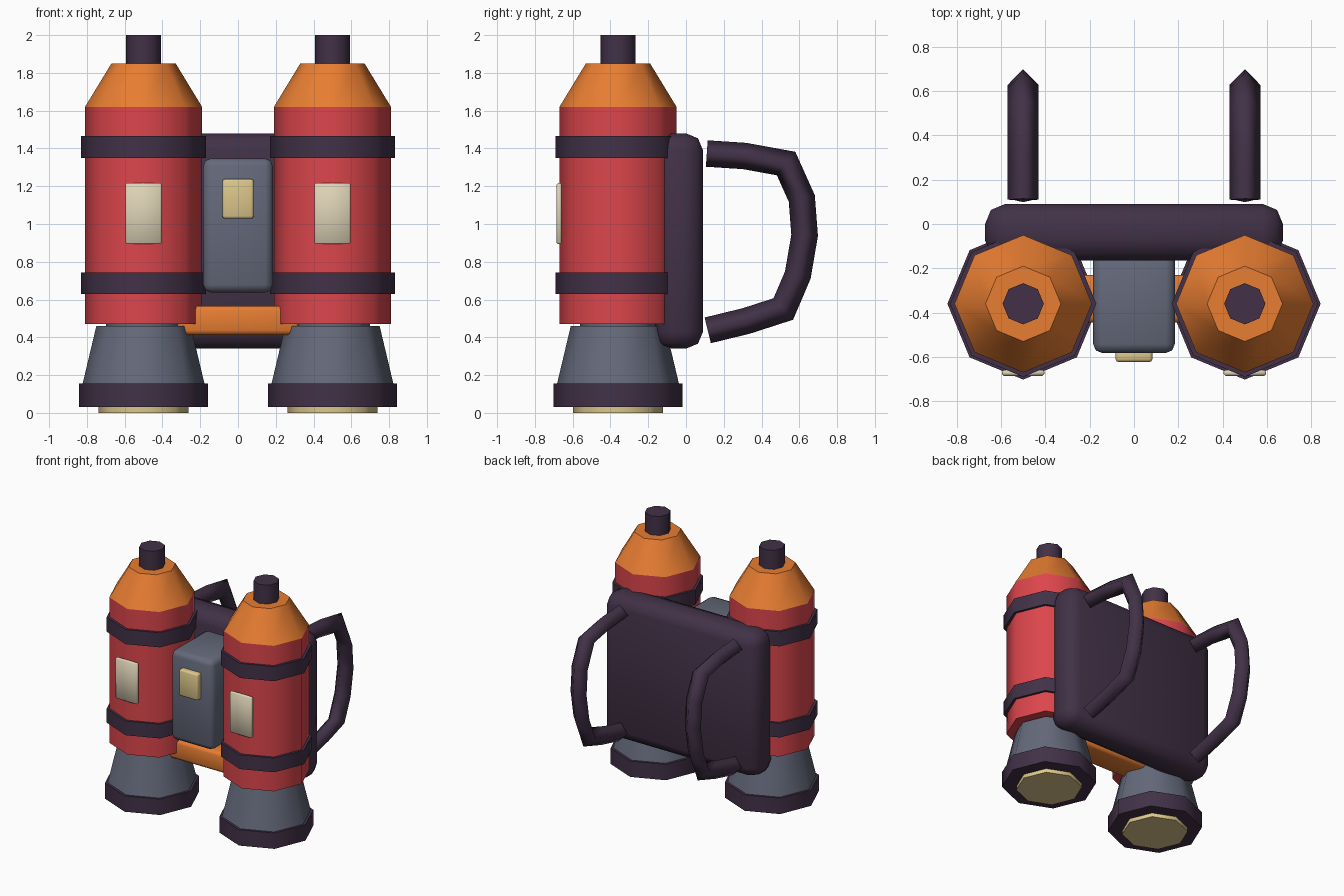
import bpy, bmesh, math
from mathutils import Vector

if "Cube" in bpy.data.objects:
    bpy.data.objects.remove(bpy.data.objects["Cube"])


def material(name, rgb):
    m = bpy.data.materials.new(name)
    m.diffuse_color = (*rgb, 1)
    m.use_nodes = True
    m.node_tree.nodes["Principled BSDF"].inputs["Base Color"].default_value = m.diffuse_color
    return m


RED = material("red", (0.716, 0.061, 0.072))
ORANGE = material("orange", (0.80, 0.205, 0.032))
GREY = material("slate_grey", (0.127, 0.141, 0.195))
DARK = material("dark_purple", (0.054, 0.031, 0.063))
CREAM = material("cream", (0.73, 0.651, 0.468))
YELLOW = material("pale_yellow", (0.716, 0.571, 0.255))

TANK_X, TANK_Y = 0.5, -0.36


def finish(bm, name, mat, angle):
    bmesh.ops.recalc_face_normals(bm, faces=bm.faces)
    mesh = bpy.data.meshes.new(name)
    bm.to_mesh(mesh)
    bm.free()
    mesh.materials.append(mat)
    ob = bpy.data.objects.new(name, mesh)
    bpy.context.collection.objects.link(ob)
    bpy.ops.object.select_all(action='DESELECT')
    ob.select_set(True)
    bpy.context.view_layer.objects.active = ob
    bpy.ops.object.shade_smooth_by_angle(angle=math.radians(angle))
    return ob


def drum(name, mat, x, z0, z1, r0, r1=None):
    """Eight-sided drum or cone on a tank axis, corners on the axes."""
    bm = bmesh.new()
    rings = []
    for z, r in ((z0, r0), (z1, r0 if r1 is None else r1)):
        rings.append([bm.verts.new((x + r * math.cos(i * math.pi / 4),
                                    TANK_Y + r * math.sin(i * math.pi / 4), z))
                      for i in range(8)])
    for i in range(8):
        j = (i + 1) % 8
        bm.faces.new((rings[0][i], rings[0][j], rings[1][j], rings[1][i]))
    bm.faces.new(rings[0])
    bm.faces.new(rings[1])
    return finish(bm, name, mat, 50)


def box(name, mat, lo, hi, bevel, segments=2):
    """Rounded box between two corners."""
    bm = bmesh.new()
    bmesh.ops.create_cube(bm, size=1)
    for v in bm.verts:
        v.co = [(a + b) / 2 + c * (b - a) for a, b, c in zip(lo, hi, v.co)]
    bmesh.ops.bevel(bm, geom=bm.edges[:], offset=bevel, segments=segments,
                    profile=0.5, affect='EDGES')
    return finish(bm, name, mat, 50)


def strap(name, mat, x, path, r):
    """Diamond-section tube swept along a (y, z) path with mitred corners."""
    bm = bmesh.new()
    pts = [Vector((x, y, z)) for y, z in path]
    side = Vector((1, 0, 0))
    rings = []
    for i, p in enumerate(pts):
        d_in = (p - pts[max(i - 1, 0)]).normalized()
        d_out = (pts[min(i + 1, len(pts) - 1)] - p).normalized()
        t = (d_in + d_out).normalized()
        n = side.cross(t)
        ref = d_out if d_out.length > 0 else d_in
        k = r / max(t.dot(ref), 0.5)
        rings.append([bm.verts.new(p + o) for o in
                      (side * r, n * k, -side * r, -n * k)])
    for a, b in zip(rings, rings[1:]):
        for i in range(4):
            j = (i + 1) % 4
            bm.faces.new((a[i], a[j], b[j], b[i]))
    caps = [bm.faces.new(rings[0]), bm.faces.new(rings[-1])]
    cap_ids = []
    bm.faces.index_update()
    cap_ids = [f.index for f in caps]
    ob = finish(bm, name, mat, 100)
    # Keep the tube rounded and the end caps crisp
    for i in cap_ids:
        ob.data.polygons[i].use_smooth = False
    return ob


STRAP_PATH = [(0.11, 1.373), (0.31, 1.36), (0.53, 1.32), (0.613, 1.135),
              (0.628, 0.94), (0.592, 0.73), (0.515, 0.55), (0.32, 0.487),
              (0.115, 0.437)]

# Twin tanks, thrusters and shoulder straps
for label, s in (("left", -1), ("right", 1)):
    x = s * TANK_X
    drum(f"{label}_tank", RED, x, 0.47, 1.62, 0.31)
    drum(f"{label}_tank_shoulder", ORANGE, x, 1.62, 1.85, 0.31, 0.17)
    drum(f"{label}_tank_valve", DARK, x, 1.84, 2.0, 0.093)
    drum(f"{label}_lower_band", DARK, x, 0.63, 0.742, 0.33)
    drum(f"{label}_upper_band", DARK, x, 1.35, 1.465, 0.33)
    drum(f"{label}_thruster_neck", GREY, x, 0.44, 0.50, 0.20)
    drum(f"{label}_thruster_bell", GREY, x, 0.14, 0.46, 0.326, 0.25)
    drum(f"{label}_thruster_rim", DARK, x, 0.03, 0.155, 0.342)
    drum(f"{label}_thruster_glow", YELLOW, x, 0.0, 0.06, 0.238)
    box(f"{label}_tank_label", CREAM, (x - 0.096, -0.685, 0.893),
        (x + 0.096, -0.658, 1.217), 0.008, 1)
    strap(f"{label}_shoulder_strap", DARK, x, STRAP_PATH, 0.07)

# Central body
box("back_panel", DARK, (-0.672, -0.165, 0.34), (0.672, 0.09, 1.48), 0.09)
box("control_box", GREY, (-0.184, -0.582, 0.638), (0.184, -0.12, 1.347), 0.04)
box("control_button", YELLOW, (-0.083, -0.623, 1.028), (0.083, -0.56, 1.238), 0.014)
box("tank_bridge", ORANGE, (-0.32, -0.445, 0.412), (0.32, -0.23, 0.567), 0.025)
